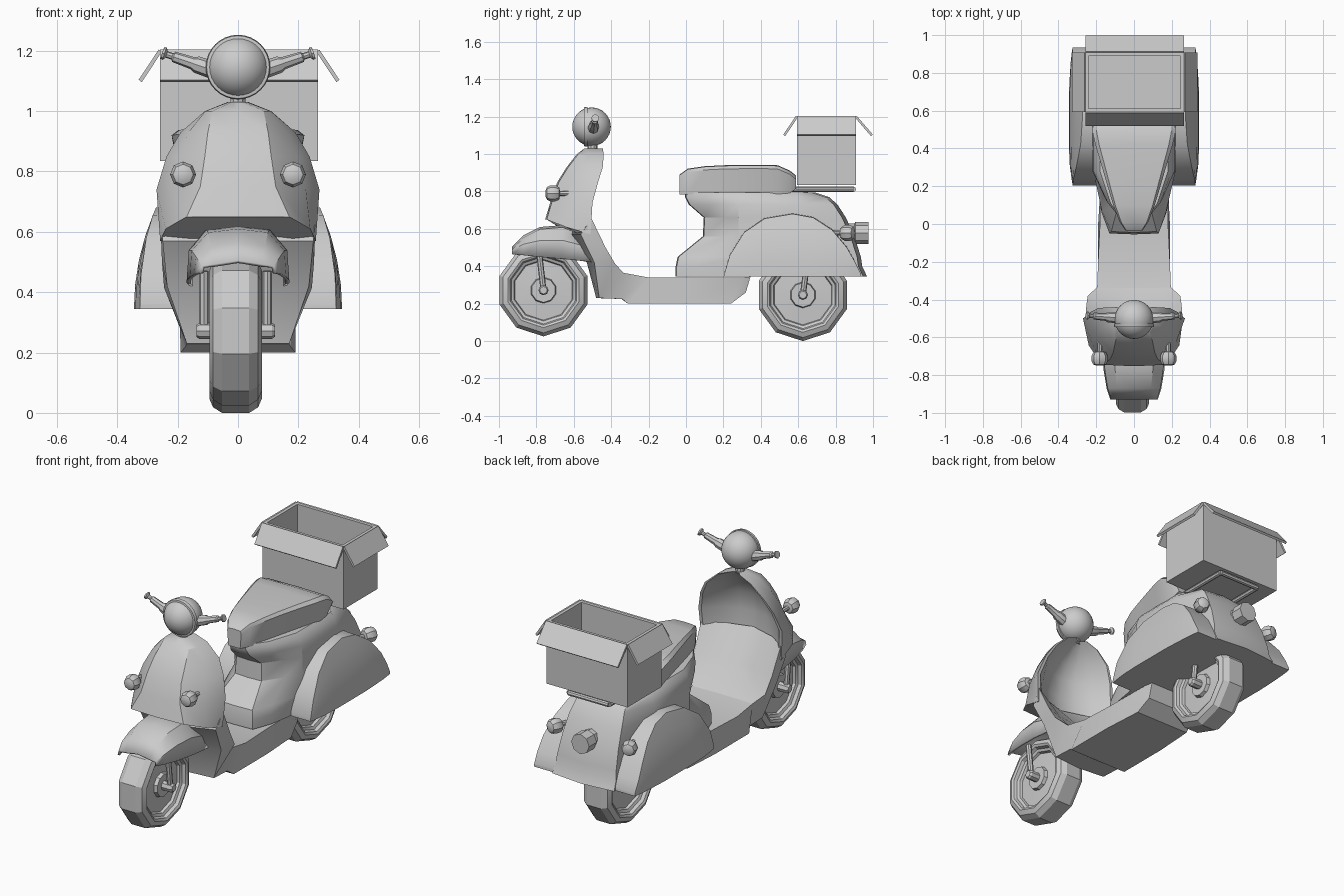
import bpy, bmesh, math
from mathutils import Vector

if "Cube" in bpy.data.objects:
    bpy.data.objects.remove(bpy.data.objects["Cube"])


def make(name, verts, faces, thickness=0, offset=-1):
    bm = bmesh.new()
    vs = [bm.verts.new(v) for v in verts]
    for f in faces:
        bm.faces.new([vs[i] for i in f])
    bmesh.ops.recalc_face_normals(bm, faces=bm.faces)
    me = bpy.data.meshes.new(name)
    bm.to_mesh(me)
    bm.free()
    ob = bpy.data.objects.new(name, me)
    bpy.context.collection.objects.link(ob)
    if thickness:
        mod = ob.modifiers.new("thickness", 'SOLIDIFY')
        mod.thickness = thickness
        mod.offset = offset
    return ob


def loft(name, rings, closed=True, caps=True, thickness=0):
    """Skin a series of equal-length rings."""
    n = len(rings[0])
    verts = [p for r in rings for p in r]
    faces = []
    for k in range(len(rings) - 1):
        for i in range(n if closed else n - 1):
            j = (i + 1) % n
            faces.append((k * n + i, k * n + j, (k + 1) * n + j, (k + 1) * n + i))
    if closed and caps:
        faces.append(tuple(range(n)))
        faces.append(tuple(range(len(verts) - n, len(verts))))
    return make(name, verts, faces, thickness)


def lathe(name, profile, origin, axis, n=10):
    """Turn (radius, distance along axis) points around an axis."""
    q = Vector(axis).to_track_quat('Z', 'Y')
    rings = []
    for r, t in profile:
        a = [math.tau * i / n - math.pi / 2 for i in range(n)]
        rings.append([Vector(origin) + q @ Vector((r * math.cos(b), r * math.sin(b), t)) for b in a])
    return loft(name, rings)


def rod(name, a, b, r, n=8):
    d = Vector(b) - Vector(a)
    return lathe(name, [(r, 0), (r, d.length)], a, d, n)


def mirrored(half):
    """Complete a half section across x = 0."""
    return half + [(-x, y, z) for x, y, z in reversed(half) if x > 1e-6]


# Wheels with axles and fork legs
half_wheel = [(.247, .045), (.228, .075), (.20, .087), (.187, .08), (.18, .062), (.165, .055), (.16, .04), (.07, .045), (.065, .065)]
wheel = [(r, -t) for r, t in reversed(half_wheel)] + half_wheel
for end, y, z, top_y, top_z in (("front", -.762, .272, -.785, .47), ("rear", .625, .247, .645, .40)):
    lathe(end + "_wheel", wheel, (-.008, y, z), (1, 0, 0))
    lathe(end + "_axle", [(.02, -.13), (.027, -.12), (.027, .12), (.02, .13)], (-.008, y, z), (1, 0, 0), 8)
    for s in (-1, 1):
        rod(end + "_fork_leg", (s * .105 - .008, y, z), (s * .105 - .008, top_y, top_z), .016)

# Front mudguard: y, half width, top z, bottom z
rings = []
for y, w, t, b in ((-.93, .125, .505, .465), (-.87, .145, .565, .46), (-.78, .16, .61, .45),
                   (-.66, .17, .62, .44), (-.56, .17, .58, .43), (-.49, .16, .50, .42)):
    m = b + (t - b) * .55
    rings.append(mirrored([(w, y, b), (w * .96, y, m), (w * .62, y, t - .012), (0, y, t)]))
loft("front_mudguard", rings, closed=False, thickness=.012)

# Leg shield: z, edge x, edge y, ridge x, ridge y, hollow depth, edge drop
rings = []
for z, ex, ey, rx, ry, dep, drop in ((1.03, .035, -.445, .02, -.535, .3, 0), (1.0, .11, -.44, .085, -.575, .5, 0),
                                     (.93, .19, -.445, .10, -.63, .7, 0), (.85, .237, -.47, .11, -.68, .7, 0),
                                     (.75, .27, -.50, .125, -.715, .62, .01), (.65, .258, -.51, .17, -.745, .45, .08)):
    d = (ry - ey) * dep
    half = [(0, ry - .008, z), (rx, ry, z),
            ((ex + rx) / 2 + ex * .1, (ey + ry) / 2 - .015, z - drop / 2), (ex, ey, z - drop),
            (ex * .93, ey, z - drop), (ex * .65, ey + d * .55, z - drop), (ex * .32, ey + d * .9, z - drop), (0, ey + d, z - drop)]
    rings.append(half + [(-x, y, h) for x, y, h in reversed(half[1:-1])])
loft("leg_shield", rings)

# Footboard: top / bottom half width, top y z, bottom y z, centre recess
rings = []
for w, v, ty, tz, by, bz, rec in ((.258, .25, -.505, .655, -.54, .57, .115), (.252, .235, -.43, .50, -.48, .42, .05),
                                  (.245, .17, -.38, .415, -.46, .23, .02), (.195, .17, -.335, .365, -.34, .225, .005),
                                  (.19, .19, -.20, .34, -.31, .20, 0), (.18, .19, 0, .34, 0, .20, 0),
                                  (.175, .175, .30, .34, .24, .20, 0), (.16, .16, .345, .345, .32, .26, 0)):
    half = [(v, by - rec * .2, bz), (w, ty, tz), (w * .6, ty - rec * .6, tz), (0, ty - rec, tz)]
    back = [(0, by - rec, bz)]
    rings.append(half + [(-x, y, z) for x, y, z in reversed(half[:-1])] + back)
loft("footboard", rings)

# Rear body: z, front y, back y, front / middle / back half widths
rings = []
for z, yf, yb, wf, wm, wb in ((.345, -.05, .968, .13, .21, .20), (.40, -.05, .942, .13, .21, .195),
                              (.45, -.04, .935, .12, .215, .19), (.56, .095, .90, .085, .22, .18),
                              (.66, .10, .855, .08, .22, .17), (.73, .02, .81, .06, .215, .155),
                              (.77, 0, .765, .05, .20, .14), (.795, 0, .69, .045, .18, .12)):
    rings.append(mirrored([(0, yf - .005, z), (wf, yf, z), (wf * .35 + wm * .6, yf + .11, z), (wm, .28, z),
                           (wm, .60, z), (wb, yb - .02, z), (0, yb, z)]))
loft("rear_body", rings)

# Bulging side covers: y, top z, outer x
for s in (-1, 1):
    rings = []
    for y, t, o in ((.205, .36, .325), (.235, .46, .33), (.31, .58, .34), (.42, .655, .345), (.57, .68, .345),
                    (.68, .66, .345), (.78, .595, .34), (.86, .50, .335), (.905, .42, .33), (.935, .36, .325)):
        sec = [(s * .15, y, .345)]
        for k in range(5):
            z = .345 + (t - .345) * k / 4
            sec.append((s * (o - .65 * (z - .345) ** 2), y, z))
        rings.append(sec + [(s * .15, y, t + .005)])
    loft("side_cover", rings)

# Seat: y, half width, bottom z, top z
rings = []
for y, w, b, t in ((-.035, .045, .785, .89), (.01, .075, .785, .922), (.10, .11, .785, .935), (.20, .14, .785, .94),
                   (.32, .175, .785, .942), (.42, .205, .785, .942), (.49, .22, .785, .94),
                   (.555, .215, .79, .912), (.588, .20, .815, .885)):
    rings.append(mirrored([(w * .85, y, b), (w, y, t - .02), (w * .9, y, t - .003), (0, y, t)]))
loft("seat", rings)

# Luggage rack
corners = [(-.13, .55), (.13, .55), (.13, .895), (-.13, .895)]
for i in range(4):
    a, b = corners[i], corners[(i + 1) % 4]
    rod("rack_bar", (*a, .812), (*b, .812), .014)
for s in (-1, 1):
    rod("rack_post", (s * .09, .64, .76), (s * .09, .64, .812), .012)

# Open cargo box with folded-out flaps
X0, X1, Y0, Y1, ZB, ZT = -.258, .265, .593, .908, .835, 1.2


def rect(inset, z):
    return [(X0 + inset, Y0 + inset, z), (X1 - inset, Y0 + inset, z), (X1 - inset, Y1 - inset, z), (X0 + inset, Y1 - inset, z)]


loft("cargo_box", [rect(0, ZB), rect(0, ZT), rect(.018, ZT), rect(.018, ZB + .02)])
top = rect(0, ZT)
for i, (dx, dy) in enumerate(((0, -1), (1, 0), (0, 1), (-1, 0))):
    a, b = Vector(top[i]), Vector(top[(i + 1) % 4])
    out = Vector((dx * .066, dy * (.068 if dy < 0 else .086), -.10))
    # slab with separate edge faces keeps the flap flat
    n = Vector((dx * .005, dy * .005, .004))
    loft("box_flap", [[a - n, b - n, b + n, a + n], [a + out - n, b + out - n, b + out + n, a + out + n]])

# Headlamp, trim ring and neck
bpy.ops.mesh.primitive_uv_sphere_add(segments=32, ring_count=16, radius=.103, location=(0, -.505, 1.146), rotation=(math.pi / 2, 0, 0))
bpy.context.object.name = "headlamp"
lathe("headlamp_ring", [(.085, -.013), (.104, -.01), (.107, .008), (.09, .012)], (0, -.535, 1.146), (0, 1, 0), 32)
rod("steering_neck", (0, -.50, 1.02), (0, -.50, 1.07), .026, 10)

# Handlebars and turn signals on both sides
signal = [(.018, -.04), (.034, -.033), (.043, -.015), (.043, .012), (.032, .032), (.013, .036), (.013, .11)]
for s in (-1, 1):
    lathe("handlebar", [(.03, 0), (.028, .06), (.021, .075), (.018, .14), (.011, .145), (.011, .165), (.021, .172), (.021, .18)],
          (s * .08, -.497, 1.135), (s * .165, .012, .056), 8)
    lathe("front_signal", signal, (s * .182, -.71, .79), (0, 1, 0), 8)
    lathe("rear_signal", signal, (s * .24, .862, .578), (-s * .35, -1, 0), 8)

# Tail lamp
lathe("tail_lamp", [(.05, -.14), (.05, -.05), (.058, -.045), (.058, .025)], (0, .95, .578), (0, 1, 0), 8)

# Smooth shading with crisp edges
bpy.ops.object.select_all(action='DESELECT')
for ob in bpy.context.scene.objects:
    if ob.type == 'MESH':
        ob.select_set(True)
        bpy.context.view_layer.objects.active = ob
bpy.ops.object.shade_smooth_by_angle(angle=math.radians(30))
